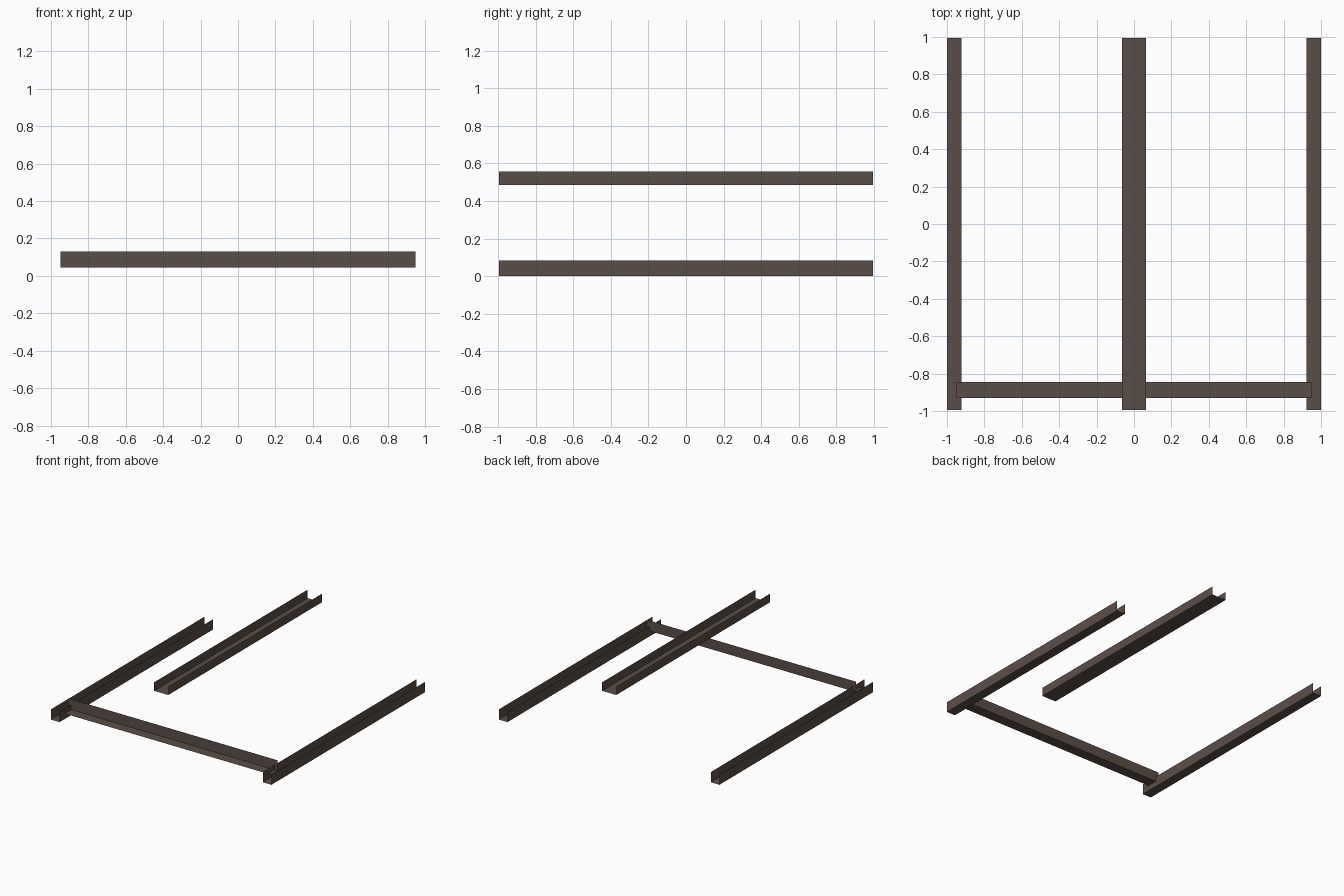
import bpy
import bmesh
from mathutils import Vector

cube = bpy.data.objects.get("Cube")
if cube:
    bpy.data.objects.remove(cube, do_unlink=True)

# Dark brown painted steel
steel = bpy.data.materials.new("dark_brown_steel")
steel.use_nodes = True
color = (0.105, 0.077, 0.065, 1)
steel.diffuse_color = color
steel.node_tree.nodes["Principled BSDF"].inputs["Base Color"].default_value = color


def sheet_section(name, profile, sweep):
    """Sweep an open profile of points along a vector into a thin sheet part."""
    bm = bmesh.new()
    start = [bm.verts.new(p) for p in profile]
    end = [bm.verts.new(Vector(p) + Vector(sweep)) for p in profile]
    for i in range(len(profile) - 1):
        bm.faces.new((start[i], start[i + 1], end[i + 1], end[i]))
    mesh = bpy.data.meshes.new(name)
    bm.to_mesh(mesh)
    bm.free()
    mesh.materials.append(steel)
    obj = bpy.data.objects.new(name, mesh)
    bpy.context.collection.objects.link(obj)
    return obj


def channel(name, x, half_width, bottom, top, half_length=0.995):
    """Upward-open U channel running front to back."""
    left, right, y = x - half_width, x + half_width, -half_length
    profile = [(left, y, top), (left, y, bottom), (right, y, bottom), (right, y, top)]
    return sheet_section(name, profile, (0, 2 * half_length, 0))


# Lower side rails
for side, sign in (("left", 1), ("right", -1)):
    channel(side + "_rail", sign * 0.961, 0.039, 0, 0.084)

# Raised centre channel
channel("centre_channel", 0, 0.064, 0.486, 0.556)

# Front cross angle: floor flange with an upright flange at its back
front, back, low, high, reach = -0.93, -0.844, 0.045, 0.13, 0.95
angle_profile = [(reach, front, low), (reach, back, low), (reach, back, high)]
sheet_section("front_cross_angle", angle_profile, (-2 * reach, 0, 0))
